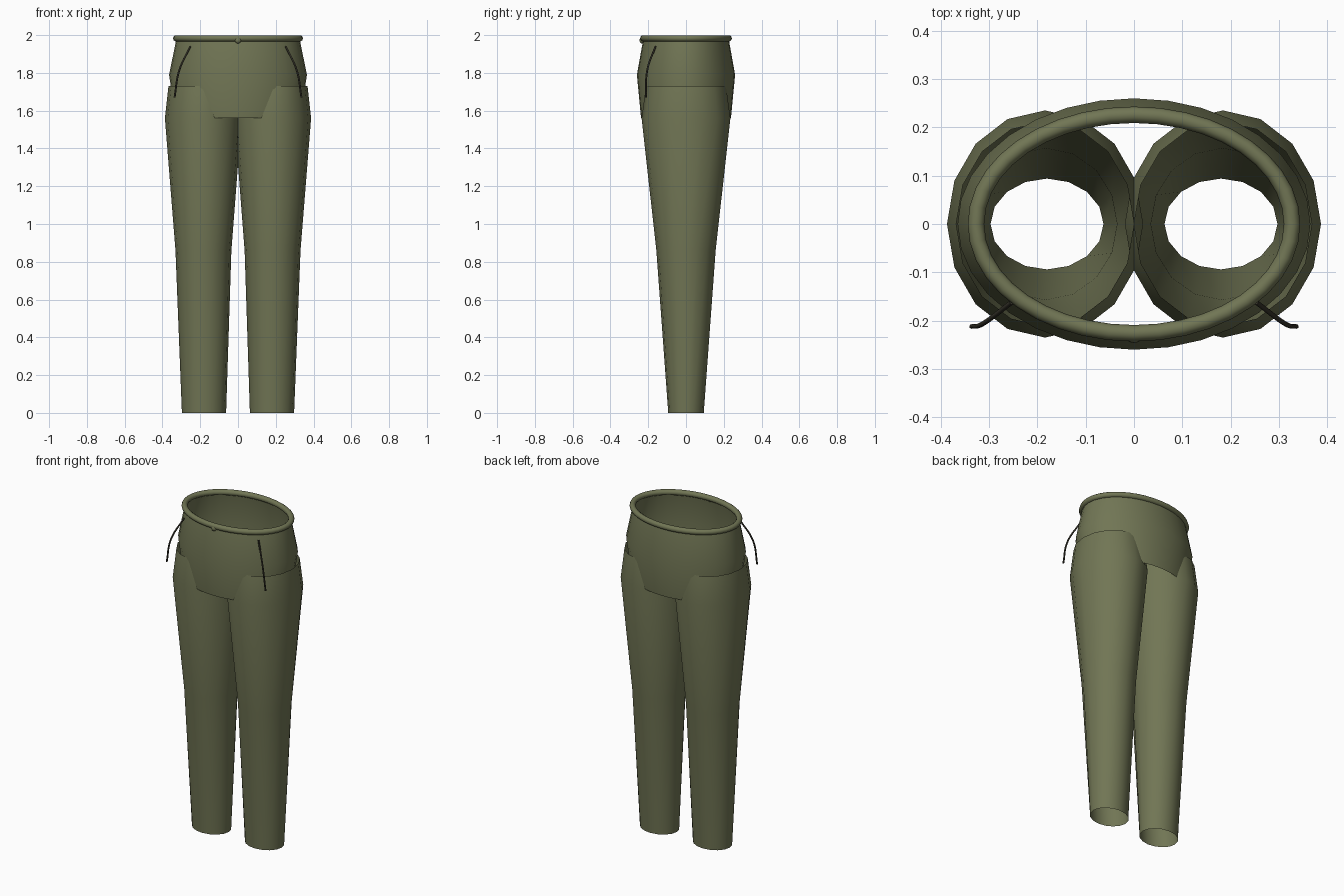
import bpy, bmesh, math

cube = bpy.data.objects.get("Cube")
if cube:
    bpy.data.objects.remove(cube)


def material(name, rgb):
    m = bpy.data.materials.new(name)
    m.use_nodes = True
    m.diffuse_color = (*rgb, 1)
    m.node_tree.nodes["Principled BSDF"].inputs["Base Color"].default_value = (*rgb, 1)
    return m


olive = material("olive cloth", (0.165, 0.18, 0.09))
dark = material("dark seam", (0.035, 0.032, 0.022))


def finish(obj, mat):
    obj.data.materials.append(mat)
    bpy.ops.object.select_all(action="DESELECT")
    obj.select_set(True)
    bpy.context.view_layer.objects.active = obj
    bpy.ops.object.shade_smooth_by_angle(angle=math.radians(40))


def tube(name, rings, sides, mat):
    """Open tube through elliptical rings given as (centre x, z, radius x, radius y)."""
    bm = bmesh.new()
    loops = []
    for cx, z, rx, ry in rings:
        angles = [2 * math.pi * i / sides for i in range(sides)]
        loops.append([bm.verts.new((cx + rx * math.cos(a), ry * math.sin(a), z)) for a in angles])
    for low, high in zip(loops, loops[1:]):
        for i in range(sides):
            j = (i + 1) % sides
            bm.faces.new((low[i], low[j], high[j], high[i]))
    mesh = bpy.data.meshes.new(name)
    bm.to_mesh(mesh)
    bm.free()
    obj = bpy.data.objects.new(name, mesh)
    bpy.context.collection.objects.link(obj)
    finish(obj, mat)
    return obj


def seam(name, points, radius, mat):
    """Thin round cord along a smooth path."""
    curve = bpy.data.curves.new(name, "CURVE")
    curve.dimensions = "3D"
    curve.bevel_depth = radius
    curve.bevel_resolution = 2
    curve.use_fill_caps = True
    spline = curve.splines.new("BEZIER")
    spline.bezier_points.add(len(points) - 1)
    for p, co in zip(spline.bezier_points, points):
        p.co = co
        p.handle_left_type = p.handle_right_type = "AUTO"
    curve.materials.append(mat)
    obj = bpy.data.objects.new(name, curve)
    bpy.context.collection.objects.link(obj)


# Hip section, open at the top and bottom
tube("hips", [(0, 1.56, 0.33, 0.238), (0, 1.79, 0.365, 0.26), (0, 1.98, 0.326, 0.226)], 32, olive)

# Legs and pocket seams on both sides
for side, s in (("left", 1), ("right", -1)):
    tube(side + "_leg", [(s * 0.18, 0, 0.117, 0.094), (s * 0.183, 0.86, 0.148, 0.157),
                         (s * 0.184, 1.56, 0.203, 0.235), (s * 0.184, 1.73, 0.184, 0.212)], 16, olive)
    seam(side + "_pocket_seam", [(s * 0.253, -0.162, 1.94), (s * 0.312, -0.206, 1.81),
                                 (s * 0.336, -0.212, 1.67)], 0.005, dark)

# Rolled waistband
bpy.ops.mesh.primitive_torus_add(major_segments=40, minor_segments=10, major_radius=1,
                                 minor_radius=0.017, location=(0, 0, 0))
band = bpy.context.object
band.name = "waistband"
for v in band.data.vertices:
    # Turn the round ring into an oval while keeping the roll thickness
    r = math.hypot(v.co.x, v.co.y)
    c, d = v.co.x / r, v.co.y / r
    v.co.x, v.co.y = c * (0.327 + r - 1), d * (0.226 + r - 1)
band.location.z = 1.983
finish(band, olive)

# Front button
bpy.ops.mesh.primitive_uv_sphere_add(segments=16, ring_count=8, radius=0.017, location=(0, -0.234, 1.973))
button = bpy.context.object
button.name = "button"
button.scale.y = 0.7
finish(button, olive)
